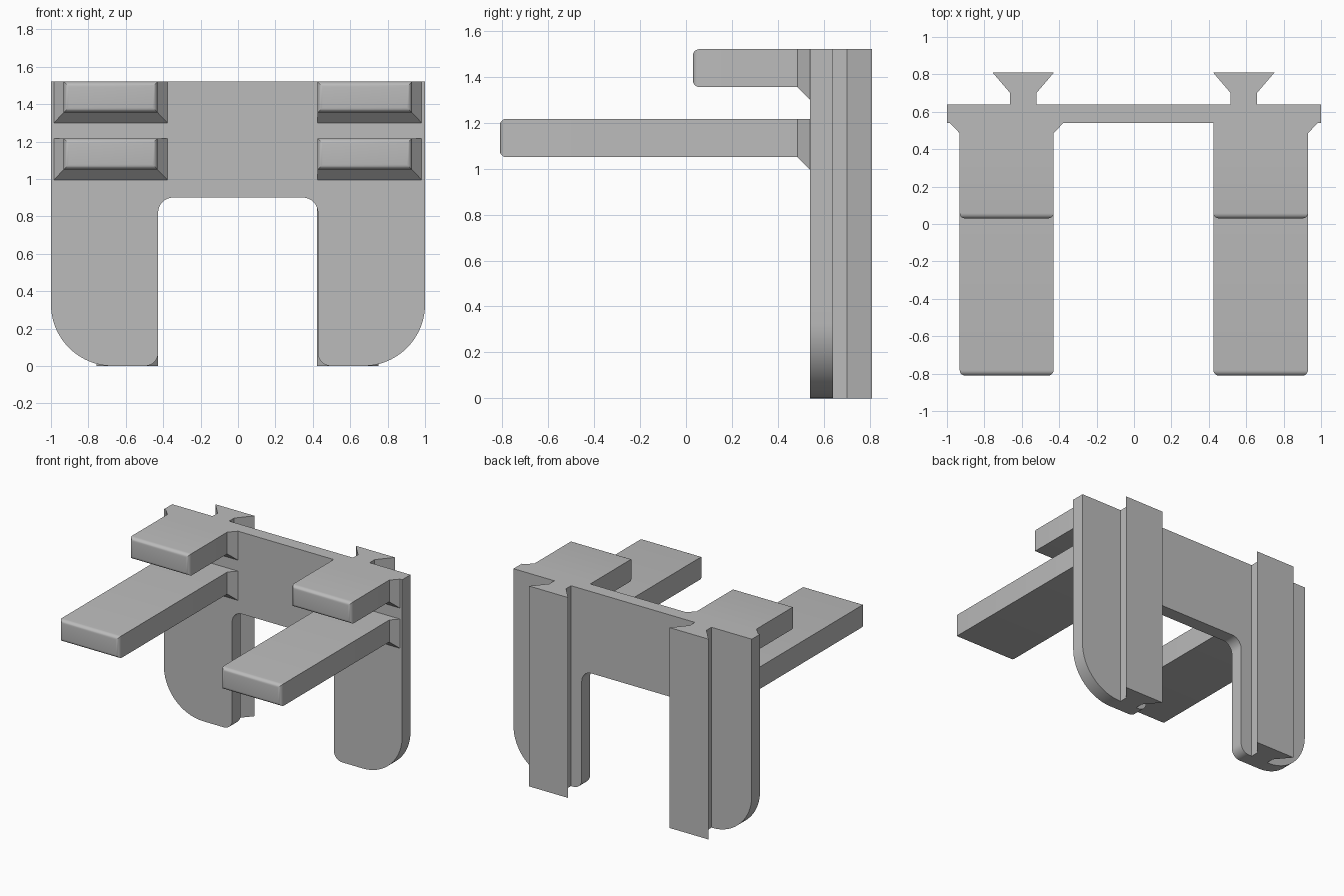
import bpy, bmesh
from math import sin, cos, radians
from mathutils import Vector

cube = bpy.data.objects.get("Cube")
if cube:
    bpy.data.objects.remove(cube, do_unlink=True)

TOP = 1.52                  # height of the model
FRONT, BACK = 0.54, 0.64    # faces of the back plate
INNER = 0.427               # inner edge of the legs

grey = bpy.data.materials.new("plain_grey")
grey.use_nodes = True
colour = (0.5, 0.5, 0.5, 1)
grey.diffuse_color = colour
grey.node_tree.nodes["Principled BSDF"].inputs["Base Color"].default_value = colour


def finish(name, bm):
    bmesh.ops.recalc_face_normals(bm, faces=bm.faces)
    mesh = bpy.data.meshes.new(name)
    bm.to_mesh(mesh)
    bm.free()
    mesh.materials.append(grey)
    obj = bpy.data.objects.new(name, mesh)
    bpy.context.collection.objects.link(obj)
    bpy.ops.object.select_all(action='DESELECT')
    obj.select_set(True)
    bpy.context.view_layer.objects.active = obj
    bpy.ops.object.shade_smooth_by_angle(angle=radians(30))


def prism(name, points, offset):
    bm = bmesh.new()
    face = bm.faces.new([bm.verts.new(p) for p in points])
    new = bmesh.ops.extrude_face_region(bm, geom=[face])["geom"]
    verts = [v for v in new if isinstance(v, bmesh.types.BMVert)]
    bmesh.ops.translate(bm, verts=verts, vec=Vector(offset))
    finish(name, bm)


def arc(cx, cz, r, start, end, steps=12):
    angles = [radians(start + (end - start) * i / steps) for i in range(steps + 1)]
    return [(cx + r * cos(a), cz + r * sin(a)) for a in angles]


# Back plate: a bridge with two rounded legs
half = ([(1, TOP)] + arc(0.67, 0.33, 0.33, 0, -90, 24)
        + arc(INNER + 0.07, 0.07, 0.07, 270, 180)
        + arc(INNER - 0.08, 0.82, 0.08, 0, 90))
outline = half + [(-x, z) for x, z in reversed(half)]
prism("back_plate", [(x, FRONT, z) for x, z in outline], (0, BACK - FRONT, 0))

# Dovetail rails on the back of each leg
for side, cx in (("left", 0.587), ("right", -0.592)):
    rail = [(0.07, BACK), (0.07, 0.70), (0.164, 0.81)]
    rail += [(-x, y) for x, y in reversed(rail)]
    prism(side + "_rail", [(cx + x, y, 0) for x, y in rail], (0, 0, TOP))


# Arms: rounded front end and a flared foot on the plate
def arm(name, x0, x1, flare0, flare1, z0, z1, y_front):
    y_foot, flare = 0.485, 0.055
    bm = bmesh.new()
    sections = ((y_front, x0, x1, z0), (y_foot, x0, x1, z0),
                (FRONT, x0 - flare0, x1 + flare1, z0 - flare))
    rings = [[bm.verts.new(p) for p in ((a, y, b), (c, y, b), (c, y, z1), (a, y, z1))]
             for y, a, c, b in sections]
    for r, s in zip(rings, rings[1:]):
        for i in range(4):
            j = (i + 1) % 4
            # An unflared side still yields a valid flat strip
            bm.faces.new((r[i], r[j], s[j], s[i]))
    end = bm.faces.new(rings[0])
    bm.faces.new(rings[-1])
    bmesh.ops.bevel(bm, geom=list(end.edges), offset=0.028, segments=5,
                    profile=0.5, affect='EDGES')
    finish(name, bm)


for level, z0, z1, y_front in (("upper", 1.355, TOP, 0.03), ("lower", 1.05, 1.217, -0.81)):
    arm("right_" + level + "_arm", -0.932, -0.43, 0.052, 0.052, z0, z1, y_front)
    arm("left_" + level + "_arm", 0.425, 0.93, 0, 0.052, z0, z1, y_front)
